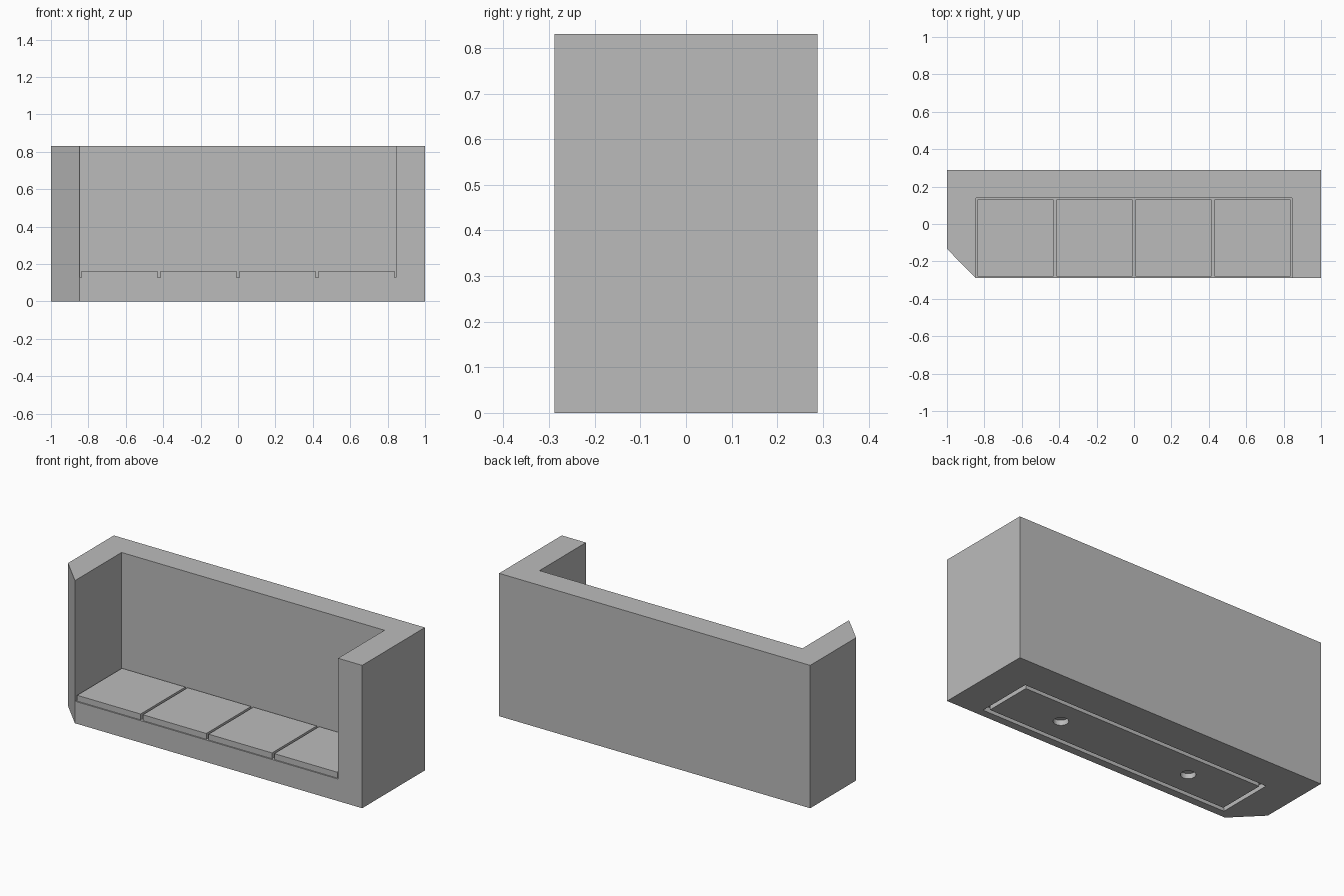
import bpy
import bmesh

cube = bpy.data.objects.get("Cube")
if cube:
    bpy.data.objects.remove(cube, do_unlink=True)

HALF_DEPTH, HEIGHT = 0.288, 0.83
SEAT_X, SEAT_BACK, SEAT_Z = 0.845, 0.138, 0.128
MID_Y = (SEAT_BACK - HALF_DEPTH) / 2

grey = bpy.data.materials.new("plain_grey")
grey.use_nodes = True
grey.diffuse_color = (0.5, 0.5, 0.5, 1)
grey.node_tree.nodes["Principled BSDF"].inputs["Base Color"].default_value = (0.5, 0.5, 0.5, 1)


def prism(name, outline, z0, z1):
    """Extrude a plan outline from z0 up to z1."""
    bm = bmesh.new()
    base = bm.faces.new([bm.verts.new((x, y, z0)) for x, y in outline])
    top = bmesh.ops.extrude_face_region(bm, geom=[base])["geom"]
    verts = [v for v in top if isinstance(v, bmesh.types.BMVert)]
    bmesh.ops.translate(bm, verts=verts, vec=(0, 0, z1 - z0))
    bmesh.ops.recalc_face_normals(bm, faces=bm.faces)
    mesh = bpy.data.meshes.new(name)
    bm.to_mesh(mesh)
    bm.free()
    mesh.materials.append(grey)
    obj = bpy.data.objects.new(name, mesh)
    bpy.context.collection.objects.link(obj)
    return obj


def box(name, x0, x1, y0, y1, z0, z1):
    return prism(name, [(x0, y0), (x1, y0), (x1, y1), (x0, y1)], z0, z1)


def cut(target, cutter):
    """Subtract a cutter, then discard it."""
    cutter.hide_render = True
    mod = target.modifiers.new("cut", "BOOLEAN")
    mod.operation, mod.solver, mod.object = "DIFFERENCE", "EXACT", cutter
    bpy.context.view_layer.objects.active = target
    bpy.ops.object.modifier_apply(modifier=mod.name)
    bpy.data.objects.remove(cutter, do_unlink=True)


# Bench body with one bevelled front corner
body = prism("bench_body", [(-0.847, -HALF_DEPTH), (1, -HALF_DEPTH), (1, HALF_DEPTH),
                            (-1, HALF_DEPTH), (-1, -0.133)], 0, HEIGHT)

# Seat recess, open at the front and top
cut(body, box("seat_cutter", -SEAT_X, SEAT_X, -1, SEAT_BACK, SEAT_Z, 1))

# Rectangular groove under the base
OUT_X, OUT_Y, GROOVE, RECESS = 0.8, 0.167, 0.025, 0.03
groove = box("groove_cutter", -OUT_X, OUT_X, MID_Y - OUT_Y, MID_Y + OUT_Y, -0.1, RECESS)
in_x, in_y = OUT_X - GROOVE, OUT_Y - GROOVE
cut(groove, box("groove_core", -in_x, in_x, MID_Y - in_y, MID_Y + in_y, -0.2, 0.2))
cut(body, groove)

# Two round sockets under the base
for side in (-1, 1):
    bpy.ops.mesh.primitive_cylinder_add(vertices=32, radius=0.04, depth=2 * RECESS,
                                        location=(side * SEAT_X / 2, MID_Y, 0))
    cut(body, bpy.context.object)

# Four seat cushions with narrow gaps
pitch, gap = SEAT_X / 2, 0.0075
for i in range(4):
    left = -SEAT_X + i * pitch
    box(f"seat_cushion_{i + 1}", left + gap, left + pitch - gap,
        -HALF_DEPTH + gap, SEAT_BACK - gap, SEAT_Z, 0.162)
